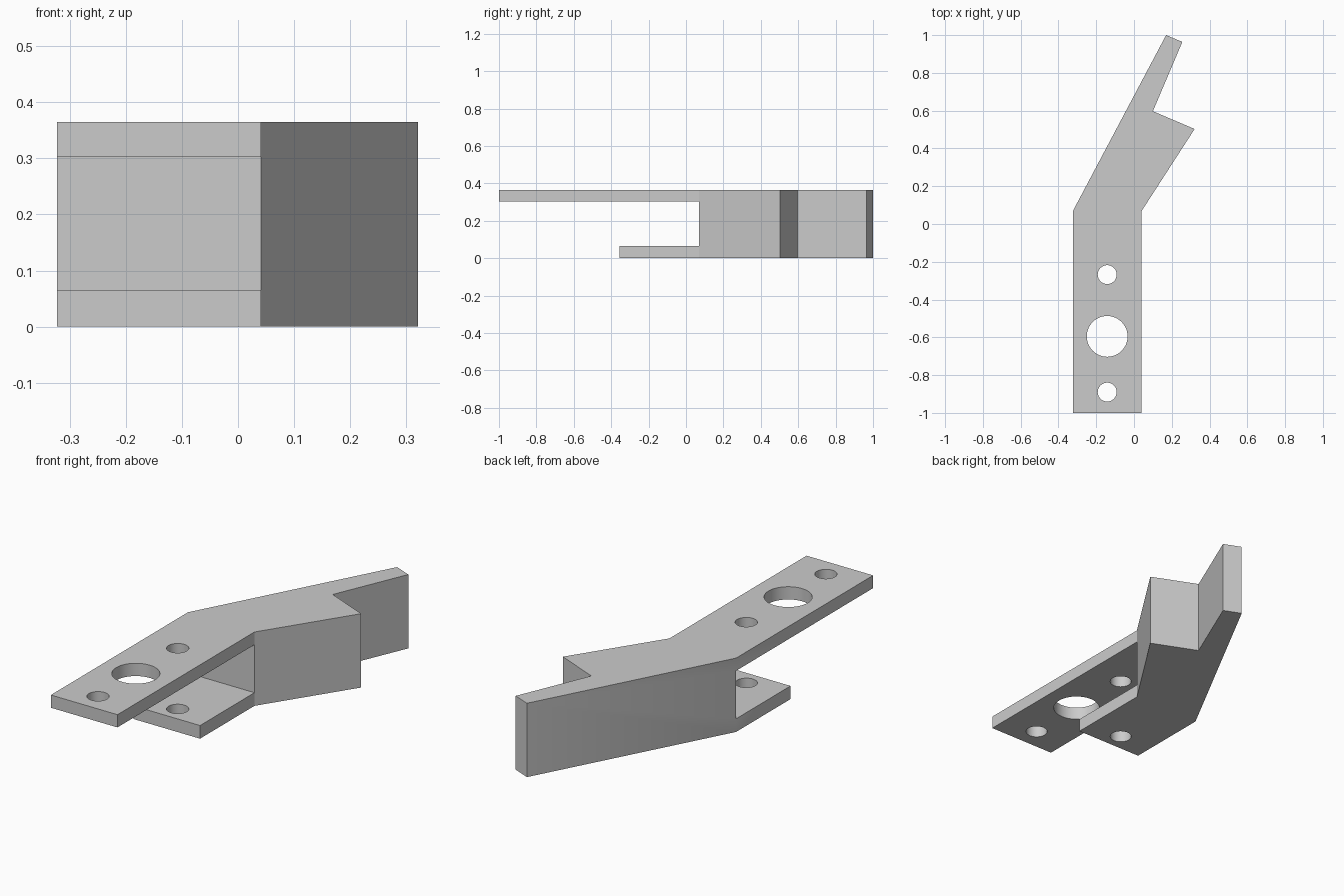
import bpy
import bmesh
from mathutils import Vector

cube = bpy.data.objects.get("Cube")
if cube:
    bpy.data.objects.remove(cube, do_unlink=True)

grey = bpy.data.materials.new("light grey")
grey.use_nodes = True
color = (0.6, 0.6, 0.6, 1)
grey.diffuse_color = color
grey.node_tree.nodes["Principled BSDF"].inputs["Base Color"].default_value = color

HEIGHT = 0.365
LEFT, RIGHT, BEND = 0.041, -0.323, 0.07


def add_prism(name, points, depth):
    """Extrude a closed outline along a depth vector."""
    bm = bmesh.new()
    face = bm.faces.new([bm.verts.new(p) for p in points])
    extruded = bmesh.ops.extrude_face_region(bm, geom=[face])
    top = [v for v in extruded["geom"] if isinstance(v, bmesh.types.BMVert)]
    bmesh.ops.translate(bm, verts=top, vec=Vector(depth))
    bmesh.ops.recalc_face_normals(bm, faces=bm.faces)
    mesh = bpy.data.meshes.new(name)
    bm.to_mesh(mesh)
    bm.free()
    mesh.materials.append(grey)
    obj = bpy.data.objects.new(name, mesh)
    bpy.context.collection.objects.link(obj)
    return obj


def cut(target, cutter):
    cutter.hide_render = True
    mod = target.modifiers.new(cutter.name, "BOOLEAN")
    mod.operation = "DIFFERENCE"
    mod.solver = "EXACT"
    mod.object = cutter
    bpy.context.view_layer.objects.active = target
    bpy.ops.object.modifier_apply(modifier=mod.name)
    bpy.data.objects.remove(cutter, do_unlink=True)


# Bracket: straight arm, angled body and narrow end tab
outline = [(RIGHT, -1), (LEFT, -1), (LEFT, BEND), (0.321, 0.503), (0.1, 0.597),
           (0.256, 0.964), (0.17, 1), (RIGHT, BEND)]
bracket = add_prism("bracket", [(x, y, 0) for x, y in outline], (0, 0, HEIGHT))

# Slot between the long upper plate and the short lower plate
slot = [(-1.2, -0.1), (-0.355, -0.1), (-0.355, 0.065), (BEND, 0.065),
        (BEND, 0.302), (-1.2, 0.302)]
cut(bracket, add_prism("slot_cutter", [(-0.6, y, z) for y, z in slot], (1.2, 0, 0)))

# Bolt holes and the large centre hole
for y, radius in ((-0.268, 0.05), (-0.595, 0.108), (-0.89, 0.05)):
    bpy.ops.mesh.primitive_cylinder_add(vertices=48, radius=radius, depth=1,
                                        location=(-0.142, y, HEIGHT / 2))
    hole = bpy.context.object
    hole.name = "hole_cutter"
    hole.data.materials.append(grey)
    cut(bracket, hole)

# Smooth hole walls, crisp plate edges
bpy.ops.object.select_all(action="DESELECT")
bracket.select_set(True)
bpy.context.view_layer.objects.active = bracket
bpy.ops.object.shade_smooth_by_angle(angle=0.5)
